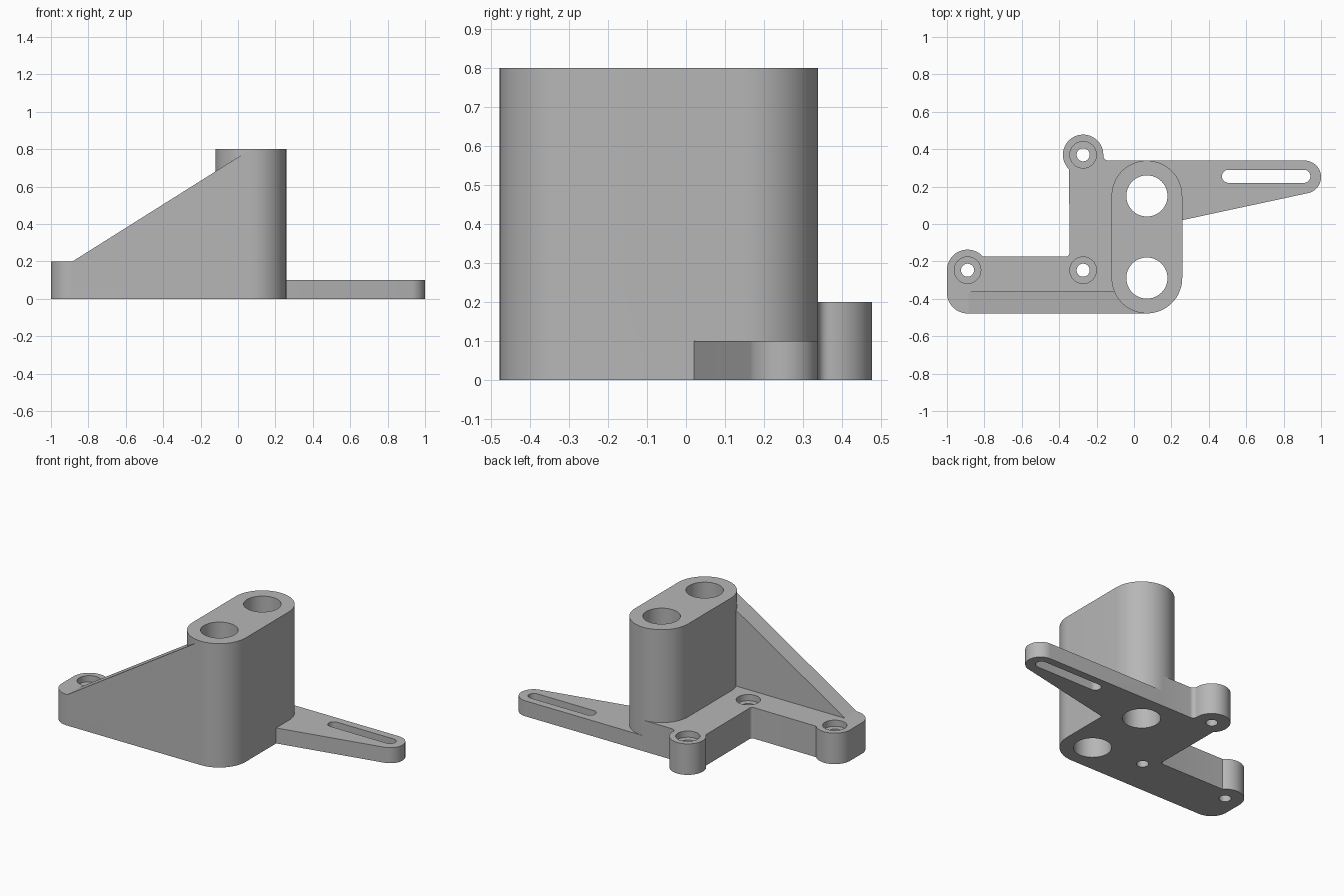
import bpy, bmesh, math
from mathutils import Vector

cube = bpy.data.objects.get("Cube")
if cube:
    bpy.data.objects.remove(cube, do_unlink=True)

grey = bpy.data.materials.new("plain grey")
grey.use_nodes = True
grey.diffuse_color = (0.47, 0.47, 0.47, 1)
grey.node_tree.nodes["Principled BSDF"].inputs["Base Color"].default_value = grey.diffuse_color

FRONT, BACK = -0.478, 0.339
COL_X, COL_R = 0.069, 0.189
BORES = [(COL_X, BACK - COL_R), (COL_X, FRONT + COL_R)]
SCREWS = [(-0.272, 0.37), (-0.272, -0.247), (-0.89, -0.247)]


def arc(centre, radius, start, end, steps=16):
    angles = [math.radians(start + (end - start) * i / steps) for i in range(steps + 1)]
    return [(centre[0] + radius * math.cos(a), centre[1] + radius * math.sin(a)) for a in angles]


def circle(centre, radius):
    return arc(centre, radius, 0, 360, 48)[:-1]


def extrude(name, outline, low, high, upright=False):
    """Prism of an outline along z, or along y when the outline is in x and z."""
    bm = bmesh.new()
    place = (lambda u, v: (u, low, v)) if upright else (lambda u, v: (u, v, low))
    face = bm.faces.new([bm.verts.new(place(u, v)) for u, v in outline])
    moved = bmesh.ops.extrude_face_region(bm, geom=[face])["geom"]
    shift = Vector((0, high - low, 0)) if upright else Vector((0, 0, high - low))
    bmesh.ops.translate(bm, vec=shift, verts=[g for g in moved if isinstance(g, bmesh.types.BMVert)])
    bmesh.ops.recalc_face_normals(bm, faces=bm.faces)
    mesh = bpy.data.meshes.new(name)
    bm.to_mesh(mesh)
    bm.free()
    mesh.materials.append(grey)
    obj = bpy.data.objects.new(name, mesh)
    bpy.context.collection.objects.link(obj)
    return obj


def combine(target, other, operation):
    mod = target.modifiers.new(other.name, "BOOLEAN")
    mod.operation, mod.solver, mod.object = operation, "EXACT", other
    bpy.context.view_layer.objects.active = target
    bpy.ops.object.modifier_apply(modifier=mod.name)
    bpy.data.objects.remove(other, do_unlink=True)


# Base plate with rounded screw bosses
plate_outline = (
    [(COL_X, FRONT), (COL_X, BACK)]
    + arc((-0.137, BACK + 0.027), 0.027, 270, 180, 6)
    + arc(SCREWS[0], 0.108, 0, 226, 32)
    + arc((-0.365, -0.155), 0.02, 0, -90, 6)
    + arc(SCREWS[2], 0.11, 42, 180, 20)
    + arc((-0.89, FRONT + 0.11), 0.11, 180, 270)
)
bracket = extrude("bracket", plate_outline, 0, 0.2)

# Tall column with rounded ends
column = extrude("column", arc(BORES[0], COL_R, 0, 180, 32) + arc(BORES[1], COL_R, 180, 360, 32), 0, 0.8)

# Sloping rib along the front
rib_outline = [(-0.885, 0.2), (-0.885, 0.1), (COL_X, 0.1), (COL_X, 0.8)]
rib = extrude("rib", rib_outline, FRONT, -0.36, upright=True)

# Thin tapered arm with a rounded tip
arm_outline = [(COL_X, BACK), (COL_X, -0.02)] + arc((0.912, 0.251), 0.088, -78, 90, 24)
arm = extrude("arm", arm_outline, 0, 0.1)

for part in (column, rib, arm):
    combine(bracket, part, "UNION")

# Bores, counterbored screw holes and the arm slot
cutters = [extrude("bore", circle(c, 0.11), -0.1, 0.9) for c in BORES]
for c in SCREWS:
    cutters.append(extrude("screw_hole", circle(c, 0.035), -0.1, 0.3))
    cutters.append(extrude("counterbore", circle(c, 0.071), 0.16, 0.3))
slot = arc((0.505, 0.255), 0.035, 90, 270) + arc((0.908, 0.255), 0.035, -90, 90)
cutters.append(extrude("slot", slot, -0.1, 0.2))
for cutter in cutters:
    combine(bracket, cutter, "DIFFERENCE")

bpy.ops.object.select_all(action="DESELECT")
bracket.select_set(True)
bpy.context.view_layer.objects.active = bracket
bpy.ops.object.shade_smooth_by_angle(angle=math.radians(30))
